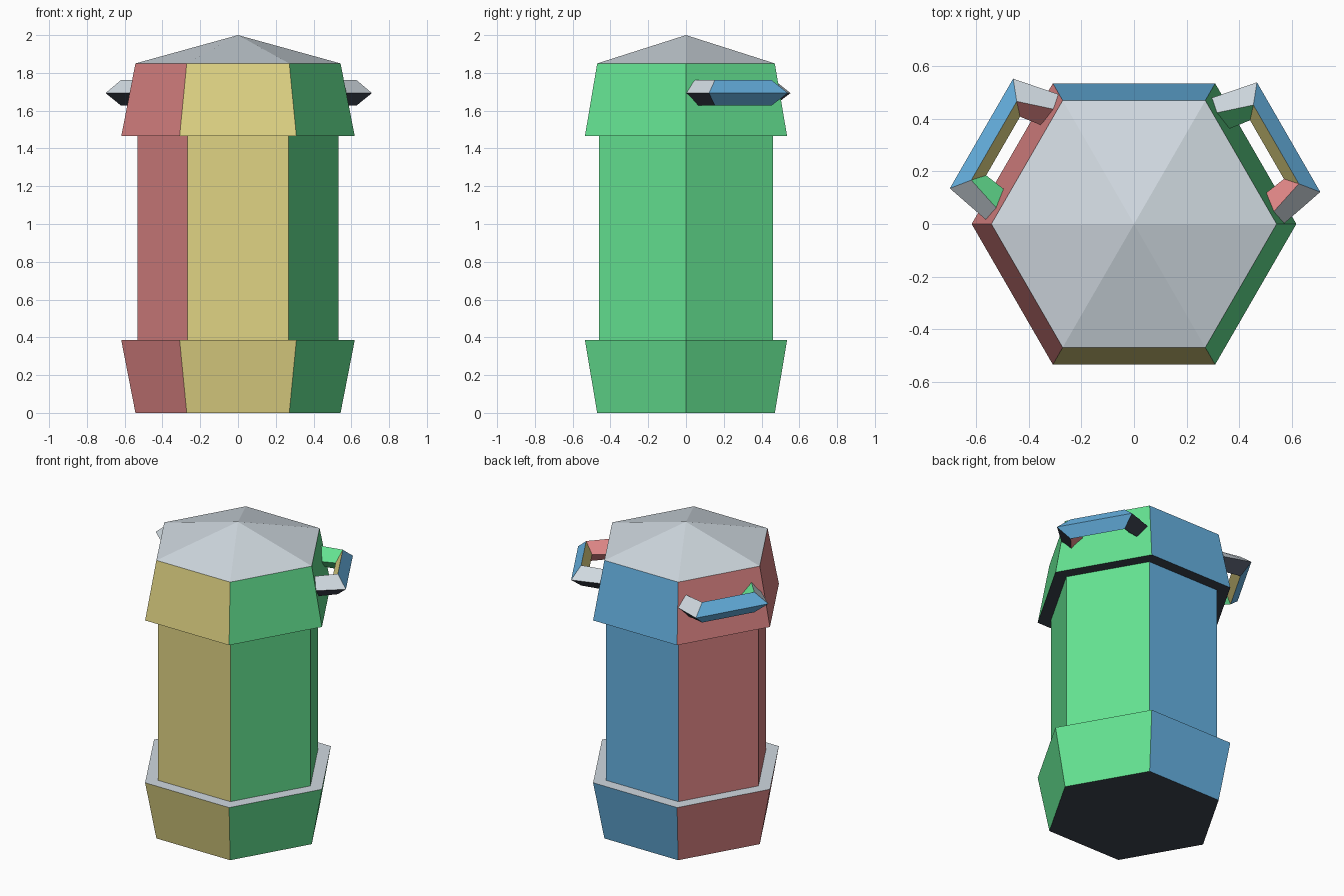
import bpy, bmesh, math
from mathutils import Matrix, Vector

if "Cube" in bpy.data.objects:
    bpy.data.objects.remove(bpy.data.objects["Cube"])


def lin(c):
    c /= 255
    return c / 12.92 if c <= 0.04045 else ((c + 0.055) / 1.055) ** 2.4


PALETTE = {
    "red": (226, 136, 136), "yellow": (224, 212, 132), "green": (100, 226, 145),
    "blue": (102, 178, 226), "light_grey": (208, 217, 224), "dark_grey": (62, 68, 80),
}
MATS = []
for name, rgb in PALETTE.items():
    m = bpy.data.materials.new(name)
    m.diffuse_color = (*[lin(c) for c in rgb], 1)
    m.use_nodes = True
    m.node_tree.nodes["Principled BSDF"].inputs["Base Color"].default_value = m.diffuse_color
    MATS.append(m)
RED, YELLOW, GREEN, BLUE, LIGHT, DARK = range(6)


def side_colour(n):
    """Colour by the dominant axis of a face normal."""
    ax = max(range(3), key=lambda i: abs(n[i]))
    return ((RED, GREEN), (YELLOW, BLUE), (DARK, LIGHT))[ax][n[ax] > 0]


def finish(bm, name, matrix=Matrix()):
    me = bpy.data.meshes.new(name)
    for m in MATS:
        me.materials.append(m)
    bm.to_mesh(me)
    bm.free()
    ob = bpy.data.objects.new(name, me)
    ob.matrix_world = matrix
    bpy.context.collection.objects.link(ob)


# Six-sided barrel: flared foot, shaft, cap and shallow roof
profile = [(0.543, 0), (0.618, 0.385), (0.533, 0.385),
           (0.533, 1.465), (0.618, 1.465), (0.543, 1.85)]
bm = bmesh.new()
rings = [[bm.verts.new((r * math.cos(k * math.pi / 3), r * math.sin(k * math.pi / 3), z))
          for k in range(6)] for r, z in profile]
for a, b in zip(rings, rings[1:]):
    for k in range(6):
        j = (k + 1) % 6
        bm.faces.new((a[k], a[j], b[j], b[k]))
bm.faces.new(rings[0][::-1])
apex = bm.verts.new((0, 0, 2))
for k in range(6):
    bm.faces.new((rings[-1][k], rings[-1][(k + 1) % 6], apex))
bm.normal_update()
for f in bm.faces:
    f.material_index = side_colour(f.normal)
finish(bm, "barrel")

# Handles: diamond-section bar with two arms, local y points outward
OFF = 0.008
Z_TOP, Z_MID, Z_LOW = 1.762, 1.693, 1.627
# half width and reach of the outer edge, ridge and inner edge
corner = [(0.241, 0.675), (0.173, 0.62), (0.129, 0.58)]
foot = [(0.285, 0.45), (0.225, 0.46), (0.147, 0.45)]


def section(bm, pts, s):
    (ou, ov), (ru, rv), (iu, iv) = pts
    return [bm.verts.new((s * u + OFF, v, z)) for u, v, z in
            ((ou, ov, Z_MID), (ru, rv, Z_TOP), (iu, iv, Z_MID), (ru, rv, Z_LOW))]


def make_handle(name, angle):
    bm = bmesh.new()
    path = [section(bm, foot, -1), section(bm, corner, -1),
            section(bm, corner, 1), section(bm, foot, 1)]
    # colours per segment: outer top, inner top, inner bottom, outer bottom
    colours = [(LIGHT, GREEN, GREEN, DARK), (BLUE, YELLOW, YELLOW, BLUE),
               (LIGHT, RED, RED, DARK)]
    for a, b, cols in zip(path, path[1:], colours):
        for k in range(4):
            j = (k + 1) % 4
            bm.faces.new((a[k], a[j], b[j], b[k])).material_index = cols[k]
    for end in (path[0], path[-1]):
        bm.faces.new(end).material_index = YELLOW
    bmesh.ops.recalc_face_normals(bm, faces=bm.faces)
    finish(bm, name, Matrix.Rotation(math.radians(angle), 4, 'Z'))


make_handle("right_handle", -60)
make_handle("left_handle", 60)
